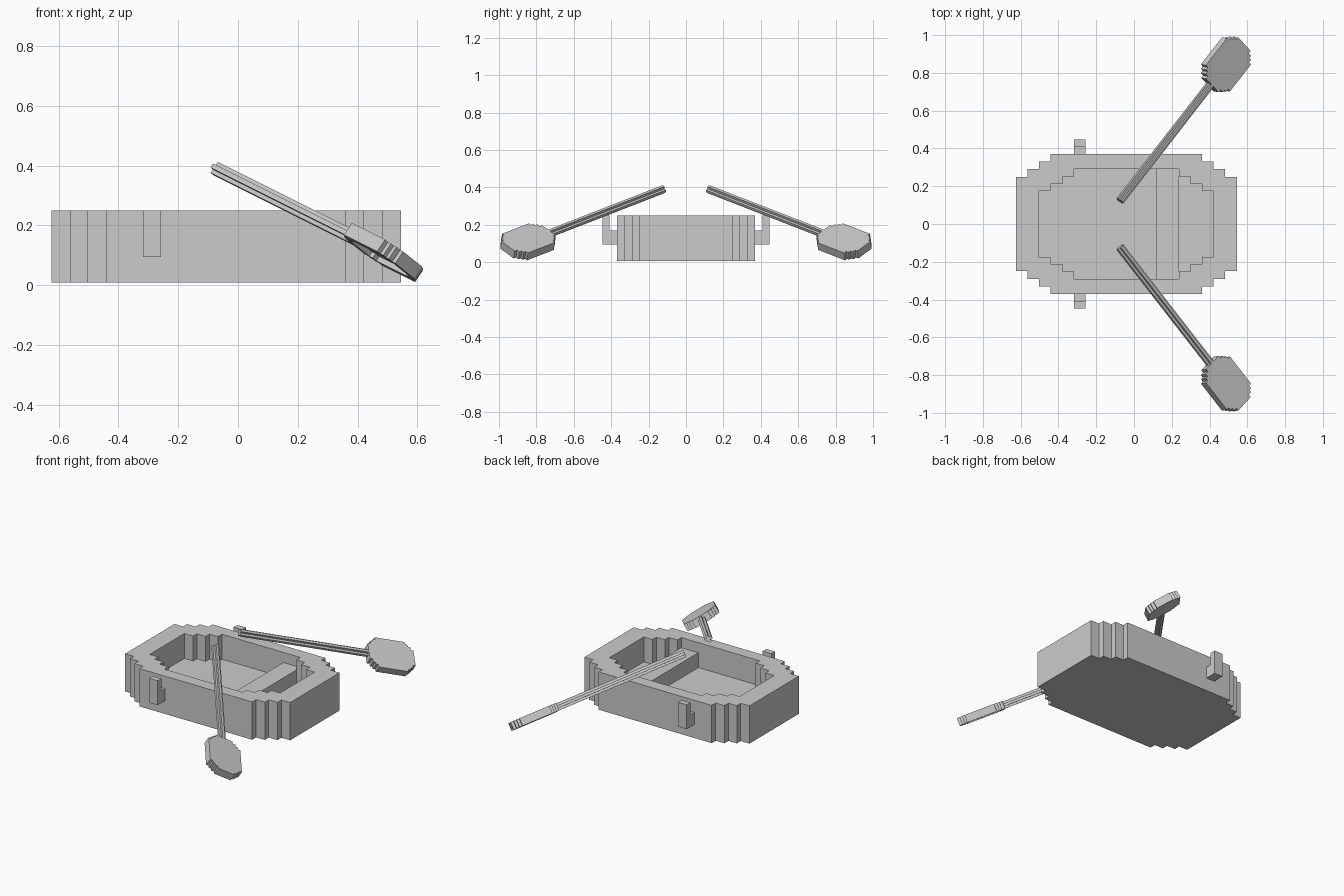
import bpy, bmesh
from mathutils import Vector, Matrix

if "Cube" in bpy.data.objects:
    bpy.data.objects.remove(bpy.data.objects["Cube"])

grey = bpy.data.materials.new("plain_grey")
grey.diffuse_color = (0.6, 0.6, 0.6, 1)
grey.use_nodes = True
grey.node_tree.nodes["Principled BSDF"].inputs["Base Color"].default_value = grey.diffuse_color


def prism(name, outline, low, high, matrix=None):
    """Extrude a flat outline between two heights."""
    bm = bmesh.new()
    base = bm.faces.new([bm.verts.new((x, y, low)) for x, y in outline])
    top = bmesh.ops.extrude_face_region(bm, geom=[base])["geom"]
    moved = [v for v in top if isinstance(v, bmesh.types.BMVert)]
    bmesh.ops.translate(bm, vec=(0, 0, high - low), verts=moved)
    if matrix:
        bm.transform(matrix)
    bmesh.ops.recalc_face_normals(bm, faces=bm.faces)
    mesh = bpy.data.meshes.new(name)
    bm.to_mesh(mesh)
    bm.free()
    mesh.materials.append(grey)
    obj = bpy.data.objects.new(name, mesh)
    bpy.context.collection.objects.link(obj)
    return obj


def box(name, x, y, z):
    return prism(name, [(x[0], y[0]), (x[1], y[0]), (x[1], y[1]), (x[0], y[1])], *z)


def cut(target, cutter):
    mod = target.modifiers.new("cut", "BOOLEAN")
    mod.operation, mod.solver, mod.object = "DIFFERENCE", "EXACT", cutter
    bpy.context.view_layer.objects.active = target
    bpy.ops.object.modifier_apply(modifier=mod.name)
    bpy.data.objects.remove(cutter)


def stepped(xs_left, xs_right, ys):
    """Stepped outline: corners climb from ys[0] to ys[-1] at each end."""
    half = []
    for i, x in enumerate(xs_left):
        if i:
            half.append((x, ys[i - 1]))
        half.append((x, ys[i]))
    n = len(ys)
    for i, x in enumerate(xs_right):
        half.append((x, ys[n - 1 - i]))
        if i < n - 1:
            half.append((x, ys[n - 2 - i]))
    return half + [(x, -y) for x, y in reversed(half)]


# Hull with stepped corners and a hollow inside
hull = prism("hull", stepped((-.625, -.563, -.503, -.441), (.36, .421, .483, .545),
                             (.25, .29, .33, .37)), .008, .25)
hollow = prism("hollow", stepped((-.503, -.441, -.379, -.318), (.238, .298, .36, .421),
                                 (.175, .213, .252, .292)), .09, .4)
cut(hull, hollow)

# Bench across the inside
box("bench", (.117, .238), (-.292, .292), (.085, .185))

# Oar holders: a short arm with an upright post on each side
for side, tag in ((-1, "front"), (1, "back")):
    def span(a, b):
        return tuple(sorted((side * a, side * b)))
    box(tag + "_holder_arm", (-.318, -.257), span(.365, .41), (.094, .17))
    box(tag + "_holder_post", (-.318, -.257), span(.41, .447), (.094, .25))

# Oars: local x runs along the shaft, local y across the blade
a, b = .008, .022
plus = [(a, b), (a, a), (b, a), (b, -a), (a, -a), (a, -b),
        (-a, -b), (-a, -a), (-b, -a), (-b, a), (-a, a), (-a, b)]
blade_outline = stepped((-.145, -.128, -.112, -.095), (.095, .112, .128, .145),
                        (.055, .075, .09, .107))
scoop_outline = stepped((-.115, -.095), (.095, .115), (.055, .075))

for side, tag in ((-1, "front"), (1, "back")):
    flip = Matrix.Diagonal((1, -side, 1, 1))
    start, centre = Vector((-.075, -.122, .39)), Vector((.487, -.845, .109))
    u = (centre - start).normalized()
    across = Vector((-u.y, u.x, 0)).normalized()
    up = u.cross(across)
    n = up * .866 + across * .5
    w = n.cross(u)
    frame = Matrix((u, w, n)).transposed().to_4x4()
    blade_m = flip @ Matrix.Translation(centre) @ frame
    blade = prism(tag + "_oar_blade", blade_outline, -.024, .024, blade_m)
    scoop = prism("scoop", scoop_outline, -.06, -.006, blade_m)
    cut(blade, scoop)
    # Plus-shaped shaft, extruded along the oar direction
    shaft_frame = Matrix((w, n, u)).transposed().to_4x4()
    prism(tag + "_oar_shaft", plus, 0, (centre - start).length - .125,
          flip @ Matrix.Translation(start) @ shaft_frame)
